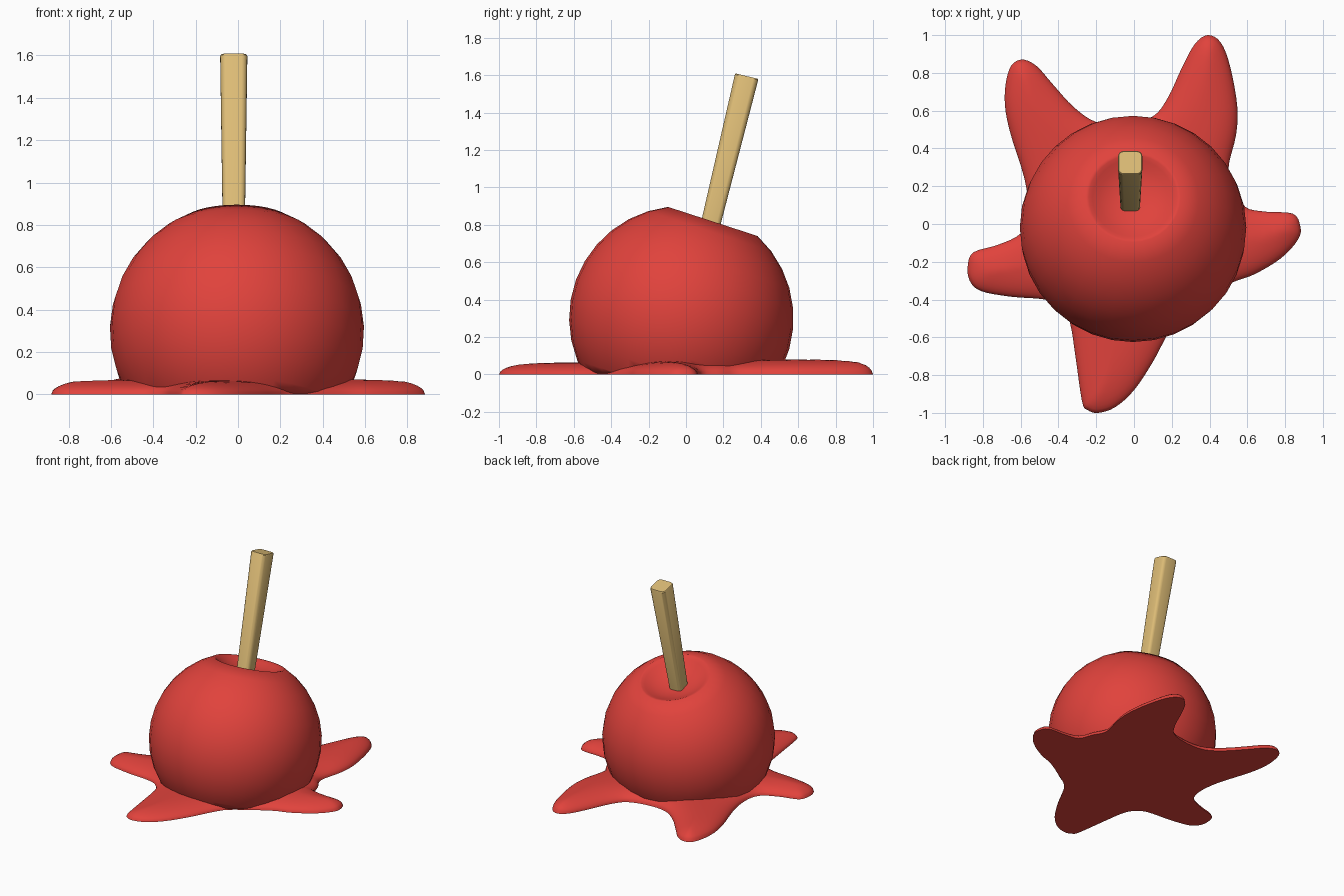
import bpy, bmesh, math
from mathutils import Vector, Matrix

if "Cube" in bpy.data.objects:
    bpy.data.objects.remove(bpy.data.objects["Cube"])


def material(name, rgb):
    m = bpy.data.materials.new(name)
    m.diffuse_color = (*rgb, 1)
    m.use_nodes = True
    m.node_tree.nodes["Principled BSDF"].inputs["Base Color"].default_value = m.diffuse_color
    return m


RED = material("red_candy", (0.75, 0.055, 0.045))
WOOD = material("wood", (0.72, 0.5, 0.18))


def finish(bm, name, mat, angle):
    bmesh.ops.recalc_face_normals(bm, faces=bm.faces)
    me = bpy.data.meshes.new(name)
    bm.to_mesh(me)
    bm.free()
    ob = bpy.data.objects.new(name, me)
    bpy.context.collection.objects.link(ob)
    me.materials.append(mat)
    bpy.ops.object.select_all(action='DESELECT')
    ob.select_set(True)
    bpy.context.view_layer.objects.active = ob
    bpy.ops.object.shade_smooth_by_angle(angle=math.radians(angle))
    return ob


def bridge(bm, a, b):
    n = len(a)
    for i in range(n):
        bm.faces.new((a[i], a[(i + 1) % n], b[(i + 1) % n], b[i]))


# Apple: lathed sphere with a dimple, leaning back, cut flat at the ground
R, SEG, RIM = 0.6, 32, 24.8
profile = [(0.05, 0.472), (0.09, 0.477), (0.14, 0.49), (0.18, 0.508), (0.215, 0.528), (0.235, 0.54)]
for i in range(15):
    a = math.radians(RIM + (172 - RIM) * i / 14)
    profile.append((R * math.sin(a), R * math.cos(a)))
bm = bmesh.new()
rings = [[bm.verts.new((r * math.cos(2 * math.pi * k / SEG), r * math.sin(2 * math.pi * k / SEG), z))
          for k in range(SEG)] for r, z in profile]
for a, b in zip(rings, rings[1:]):
    bridge(bm, a, b)
bm.faces.new(rings[0])
bm.faces.new(rings[-1])
bm.transform(Matrix.Translation((-0.005, -0.025, 0.3)) @ Matrix.Rotation(math.radians(-18), 4, 'X'))
cut = bmesh.ops.bisect_plane(bm, geom=bm.verts[:] + bm.edges[:] + bm.faces[:],
                             plane_co=(0, 0, 0.005), plane_no=(0, 0, 1), clear_inner=True)
bmesh.ops.holes_fill(bm, edges=[e for e in cut["geom_cut"] if isinstance(e, bmesh.types.BMEdge)])
finish(bm, "apple", RED, 60)

# Puddle: five-armed outline, pillowed by distance to its edge
OUTLINE = [(.52, -.31), (.64, -.265), (.78, -.18), (.87, -.08), (.88, -.01), (.84, .055), (.70, .065),
           (.59, .09), (.545, .19), (.50, .29), (.54, .47), (.547, .62), (.51, .83), (.46, .96), (.39, 1.0),
           (.32, .95), (.25, .82), (.18, .67), (.10, .57), (-.05, .53), (-.2, .54), (-.32, .62), (-.43, .74),
           (-.52, .84), (-.60, .87), (-.66, .82), (-.685, .67), (-.66, .5), (-.58, .24), (-.56, .06),
           (-.60, -.05), (-.72, -.11), (-.85, -.15), (-.88, -.22), (-.87, -.30), (-.81, -.355),
           (-.65, -.385), (-.47, -.40), (-.39, -.44), (-.34, -.52), (-.31, -.7), (-.275, -.94),
           (-.245, -.985), (-.19, -1.0), (-.1, -.97), (0, -.88), (.1, -.73), (.18, -.58), (.25, -.48), (.4, -.38)]
pts = [Vector(p) for p in OUTLINE]
N, SUB = len(pts), 4
edge = []
for i in range(N):
    p0, p1, p2, p3 = (pts[(i + k) % N] for k in (-1, 0, 1, 2))
    for s in range(SUB):
        t = s / SUB
        edge.append(0.5 * (2 * p1 + (p2 - p0) * t + (2 * p0 - 5 * p1 + 4 * p2 - p3) * t * t
                           + (3 * p1 - p0 - 3 * p2 + p3) * t ** 3))


def edge_distance(p):
    best = 9.0
    for i in range(len(edge)):
        a, d = edge[i - 1], edge[i] - edge[i - 1]
        t = max(0, min(1, (p - a).dot(d) / d.length_squared))
        best = min(best, (p - a - d * t).length)
    return best


def height(p):
    q = min(1, edge_distance(p) / 0.2)
    return (0.072 + 0.013 * p.y) * math.sqrt(1 - (1 - q) ** 2)


bm = bmesh.new()
rings = [[bm.verts.new((p.x, p.y, 0)) for p in edge]]
for s in (0.992, 0.98, 0.96, 0.93, 0.89, 0.84, 0.78, 0.7, 0.6, 0.45):
    rings.append([bm.verts.new((p.x * s, p.y * s, height(p * s))) for p in edge])
for a, b in zip(rings, rings[1:]):
    bridge(bm, a, b)
bm.faces.new(rings[-1])
bm.faces.new(rings[0])
finish(bm, "puddle", RED, 60)

# Stick: tapered square with rounded corners, leaning back
bm = bmesh.new()
foot, top = Vector((-0.02, 0.045, 0.45)), Vector((-0.017, 0.325, 1.595))
length = (top - foot).length
loops = []
for w, z in ((0.047, 0), (0.064, length - 0.006), (0.06, length)):
    c, loop = 0.42 * w, []
    for sx, sy, start in ((1, 1, 0), (-1, 1, 90), (-1, -1, 180), (1, -1, 270)):
        for k in range(5):
            a = math.radians(start + 22.5 * k)
            loop.append(bm.verts.new((sx * (w - c) + c * math.cos(a), sy * (w - c) + c * math.sin(a), z)))
    loops.append(loop)
for a, b in zip(loops, loops[1:]):
    bridge(bm, a, b)
bm.faces.new(loops[0])
bm.faces.new(loops[-1])
lean = -math.atan2(top.y - foot.y, top.z - foot.z)
bm.transform(Matrix.Translation(foot) @ Matrix.Rotation(lean, 4, 'X'))
finish(bm, "stick", WOOD, 35)
